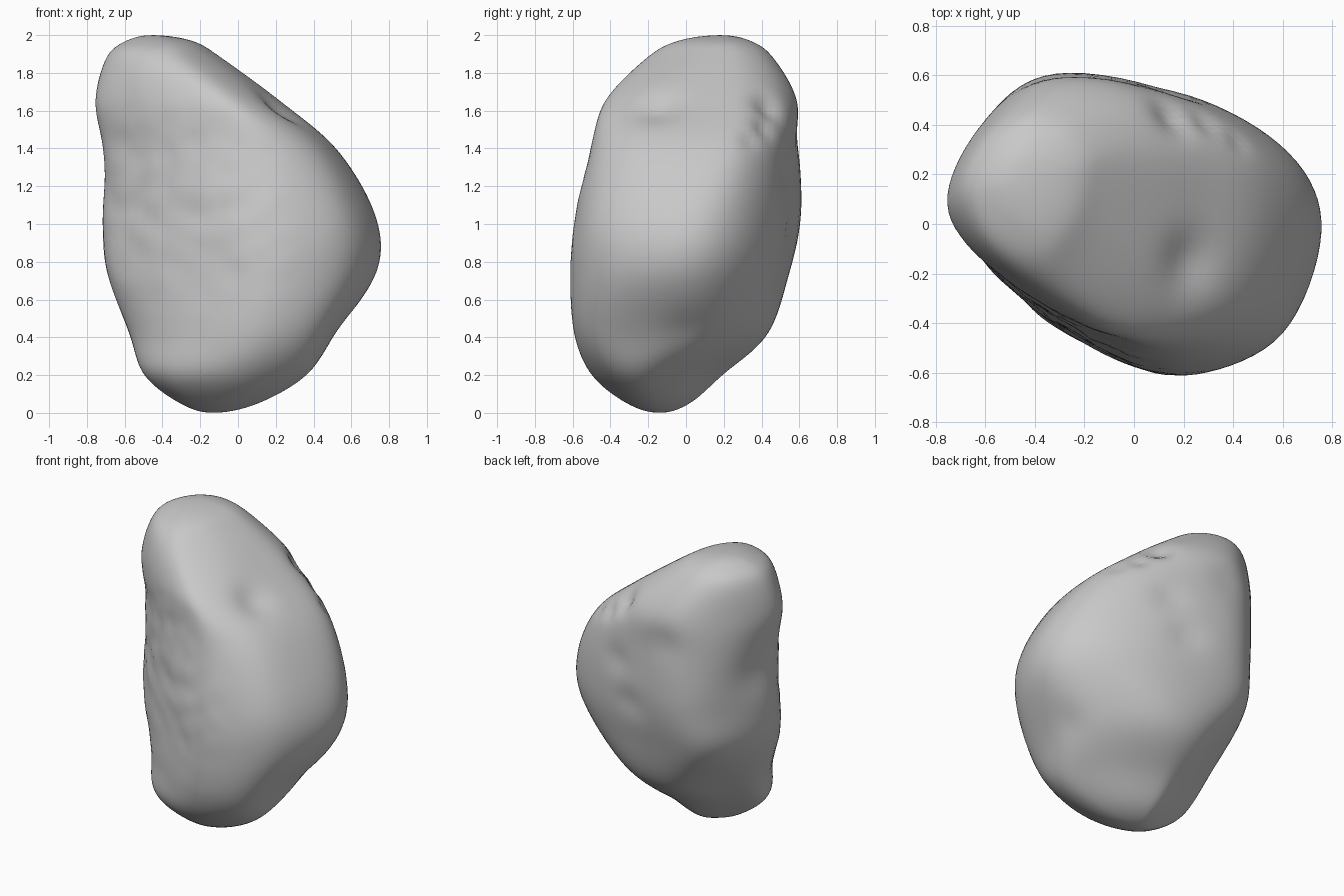
import bpy, bmesh, math
from mathutils import Vector, noise

cube = bpy.data.objects.get("Cube")
if cube:
    bpy.data.objects.remove(cube, do_unlink=True)

# Outlines from bottom to top, in hundredths: height, then ten (x, y) points
# running counter-clockwise from the +x side
OUTLINES = [
    (20, [(36, -20), (21, 3), (-5, 18), (-20, 17), (-38, 3),
          (-50, -13), (-39, -35), (-13, -48), (10, -49), (31, -38)]),
    (42, [(52, -10), (43, 16), (12, 40), (-20, 42), (-43, 22),
          (-58, -2), (-43, -32), (-9, -54), (18, -59), (44, -46)]),
    (75, [(74, -5), (62, 25), (24, 48), (-30, 55), (-56, 41),
          (-70, 2), (-47, -29), (-5, -55), (25, -61), (59, -45)]),
    (105, [(73, 0), (61, 30), (23, 52), (-32, 61), (-60, 41),
           (-72, 5), (-48, -26), (-5, -53), (25, -58), (58, -43)]),
    (140, [(52, 8), (46, 33), (17, 52), (-33, 60), (-62, 40),
           (-72, 6), (-53, -20), (-15, -44), (18, -50), (43, -33)]),
    (165, [(21, 6), (21, 32), (2, 52), (-33, 59), (-63, 38),
           (-76, 8), (-60, -16), (-29, -36), (-3, -43), (15, -25)]),
    (188, [(-9, 18), (-11, 32), (-23, 43), (-42, 46), (-60, 35),
           (-70, 14), (-62, -6), (-46, -18), (-29, -20), (-15, -5)]),
]
BOTTOM = Vector((-0.13, -0.14, 0))
TOP = Vector((-0.45, 0.18, 2))
AROUND, STEPS = 8, 10


def spline(a, b, c, d, t):
    """Catmull-Rom curve between b and c."""
    return 0.5 * (2 * b + (c - a) * t + (2 * a - 5 * b + 4 * c - d) * t ** 2
                  + (3 * b - a - 3 * c + d) * t ** 3)


def smooth_ring(points):
    n = len(points)
    return [spline(points[i - 1], points[i], points[(i + 1) % n], points[(i + 2) % n], s / AROUND)
            for i in range(n) for s in range(AROUND)]


def cap_ring(ring, pole, spread, height):
    """Shrunken copy of an end ring that rounds off the pole."""
    out = [pole.lerp(p, spread) for p in ring]
    for p in out:
        p.z = height
    return out


# Rounded rings and caps
rings = [smooth_ring([Vector((x, y, z)) / 100 for x, y in pts]) for z, pts in OUTLINES]
rings.insert(0, cap_ring(rings[0], BOTTOM, 0.48, 0.05))
rings.append(cap_ring(rings[-1], TOP, 0.57, 1.97))
count = len(rings[0])

# Vertical curves pass over each pole into the opposite side
columns = []
for j in range(count):
    k = (j + count // 2) % count
    path = [rings[0][k], BOTTOM] + [r[j] for r in rings] + [TOP, rings[-1][k]]
    column = [spline(*path[i - 1:i + 3], s / STEPS)
              for i in range(1, len(path) - 2) for s in range(STEPS)]
    columns.append(column[1:])

# Stone body
bm = bmesh.new()
grid = [[bm.verts.new(p) for p in col] for col in columns]
low, high = bm.verts.new(BOTTOM), bm.verts.new(TOP)
for j in range(count):
    a, b = grid[j], grid[(j + 1) % count]
    bm.faces.new((low, b[0], a[0]))
    bm.faces.new((high, a[-1], b[-1]))
    for i in range(len(a) - 1):
        bm.faces.new((a[i], b[i], b[i + 1], a[i + 1]))
for _ in range(6):
    bmesh.ops.smooth_vert(bm, verts=bm.verts, factor=0.5,
                          use_axis_x=True, use_axis_y=True, use_axis_z=True)
bmesh.ops.recalc_face_normals(bm, faces=bm.faces)
bm.normal_update()

# Hollows: centre, radius, depth
HOLLOWS = [
    (Vector((0.21, -0.15, 1.59)), 0.12, 0.04),    # valley below the peak
    (Vector((0.14, 0.42, 1.6)), 0.08, 0.05),      # creases on the back shoulder
    (Vector((0.28, 0.4, 1.5)), 0.06, 0.03),
    (Vector((0.41, 0.33, 1.44)), 0.05, 0.015),
    (Vector((0.15, 0.52, 1.25)), 0.1, 0.02),      # groove running down the back
    (Vector((0.04, 0.55, 1)), 0.1, 0.02),
    (Vector((-0.26, 0.58, 1.5)), 0.12, 0.015),
    (Vector((0.52, 0, 0.44)), 0.12, 0.012),       # low side dimple
    (Vector((-0.65, 0.22, 1.25)), 0.16, 0.025),   # back left
]
flat_side = Vector((-0.55, -0.83, 0))
moves = []
for v in bm.verts:
    push = -sum(d * math.exp(-((v.co - c).length / r) ** 2) for c, r, d in HOLLOWS)
    # Shallow pitting around the middle of the flat side
    facing = max(0, v.normal.dot(flat_side))
    middle = math.exp(-((v.co.z - 1.1) / 0.5) ** 2)
    push += noise.noise(v.co * 8) * 0.014 * middle * facing ** 4
    moves.append(v.normal * push)
for v, move in zip(bm.verts, moves):
    v.co += move

mesh = bpy.data.meshes.new("boulder")
bm.to_mesh(mesh)
bm.free()
boulder = bpy.data.objects.new("boulder", mesh)
bpy.context.collection.objects.link(boulder)
mesh.polygons.foreach_set("use_smooth", [True] * len(mesh.polygons))

# Grey stone
stone = bpy.data.materials.new("stone_grey")
stone.use_nodes = True
colour = (0.58, 0.58, 0.58, 1)
stone.diffuse_color = colour
stone.node_tree.nodes["Principled BSDF"].inputs["Base Color"].default_value = colour
mesh.materials.append(stone)
